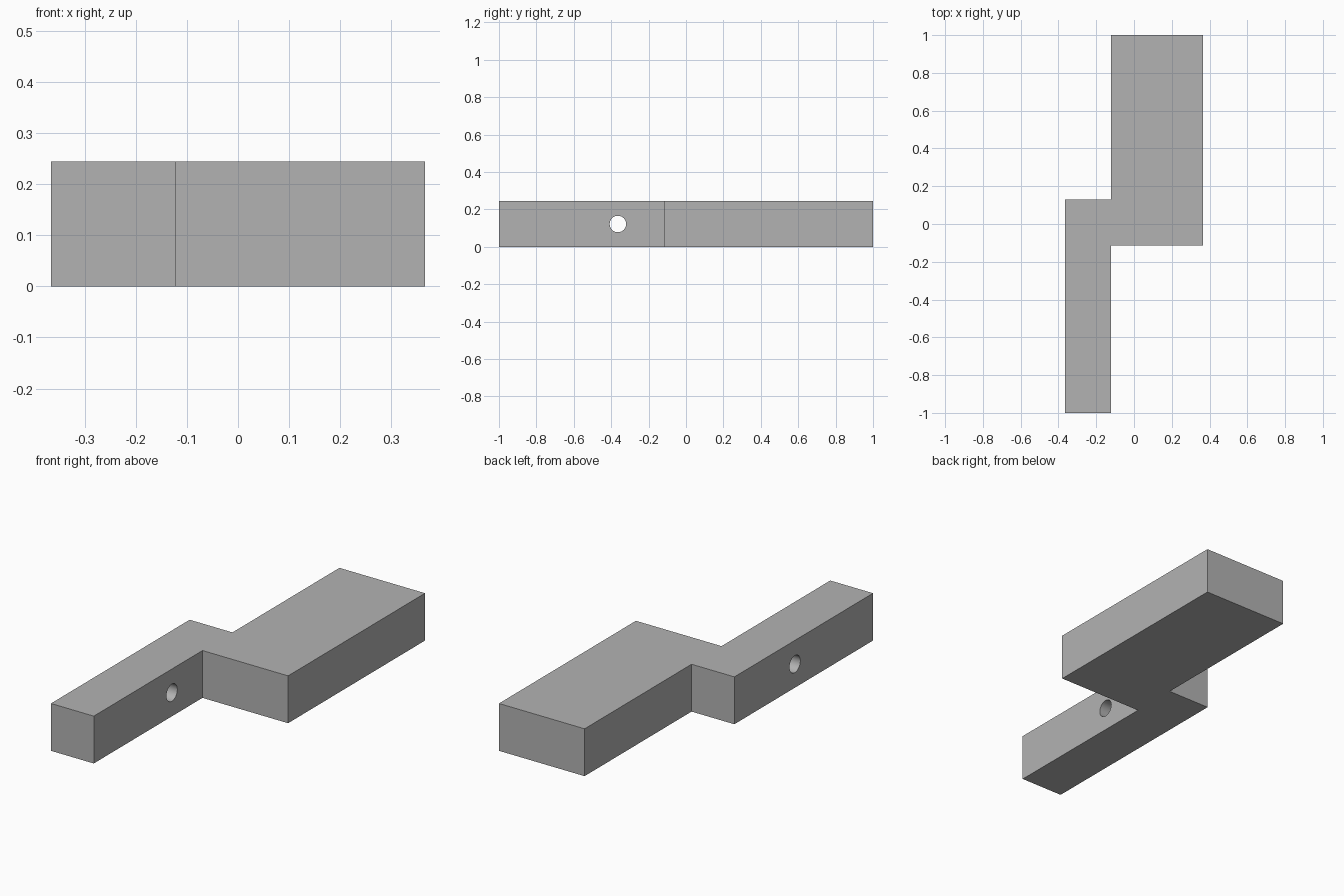
import bpy
import math

cube = bpy.data.objects.get("Cube")
if cube:
    bpy.data.objects.remove(cube, do_unlink=True)

HEIGHT = 0.244

# Plain grey material
grey = bpy.data.materials.new("grey")
grey.use_nodes = True
colour = (0.45, 0.45, 0.45, 1)
grey.diffuse_color = colour
grey.node_tree.nodes["Principled BSDF"].inputs["Base Color"].default_value = colour

# Offset bar: a narrow arm joined to a wide block, extruded from one outline
left, step, right = -0.366, -0.122, 0.366
outline = [(left, -1), (step, -1), (step, -0.115), (right, -0.115),
           (right, 1), (step, 1), (step, 0.129), (left, 0.129)]
n = len(outline)
verts = [(x, y, z) for z in (0, HEIGHT) for x, y in outline]
faces = [tuple(reversed(range(n))), tuple(range(n, n * 2))]
faces += [(i, (i + 1) % n, (i + 1) % n + n, i + n) for i in range(n)]
mesh = bpy.data.meshes.new("offset_bar")
mesh.from_pydata(verts, [], faces)
mesh.materials.append(grey)
bar = bpy.data.objects.new("offset_bar", mesh)
bpy.context.collection.objects.link(bar)

# Round cross hole through the narrow arm
bpy.ops.mesh.primitive_cylinder_add(
    vertices=48, radius=0.044, depth=0.5,
    location=((left + step) / 2, -0.364, HEIGHT / 2),
    rotation=(0, math.pi / 2, 0))
cutter = bpy.context.object
cutter.name = "hole_cutter"
cutter.data.materials.append(grey)

cut = bar.modifiers.new("cross_hole", "BOOLEAN")
cut.operation = "DIFFERENCE"
cut.solver = "EXACT"
cut.object = cutter
bpy.ops.object.select_all(action="DESELECT")
bar.select_set(True)
bpy.context.view_layer.objects.active = bar
bpy.ops.object.modifier_apply(modifier=cut.name)
bpy.data.objects.remove(cutter, do_unlink=True)

# Smooth hole wall, crisp block edges
bpy.ops.object.shade_smooth_by_angle(angle=math.radians(30))
